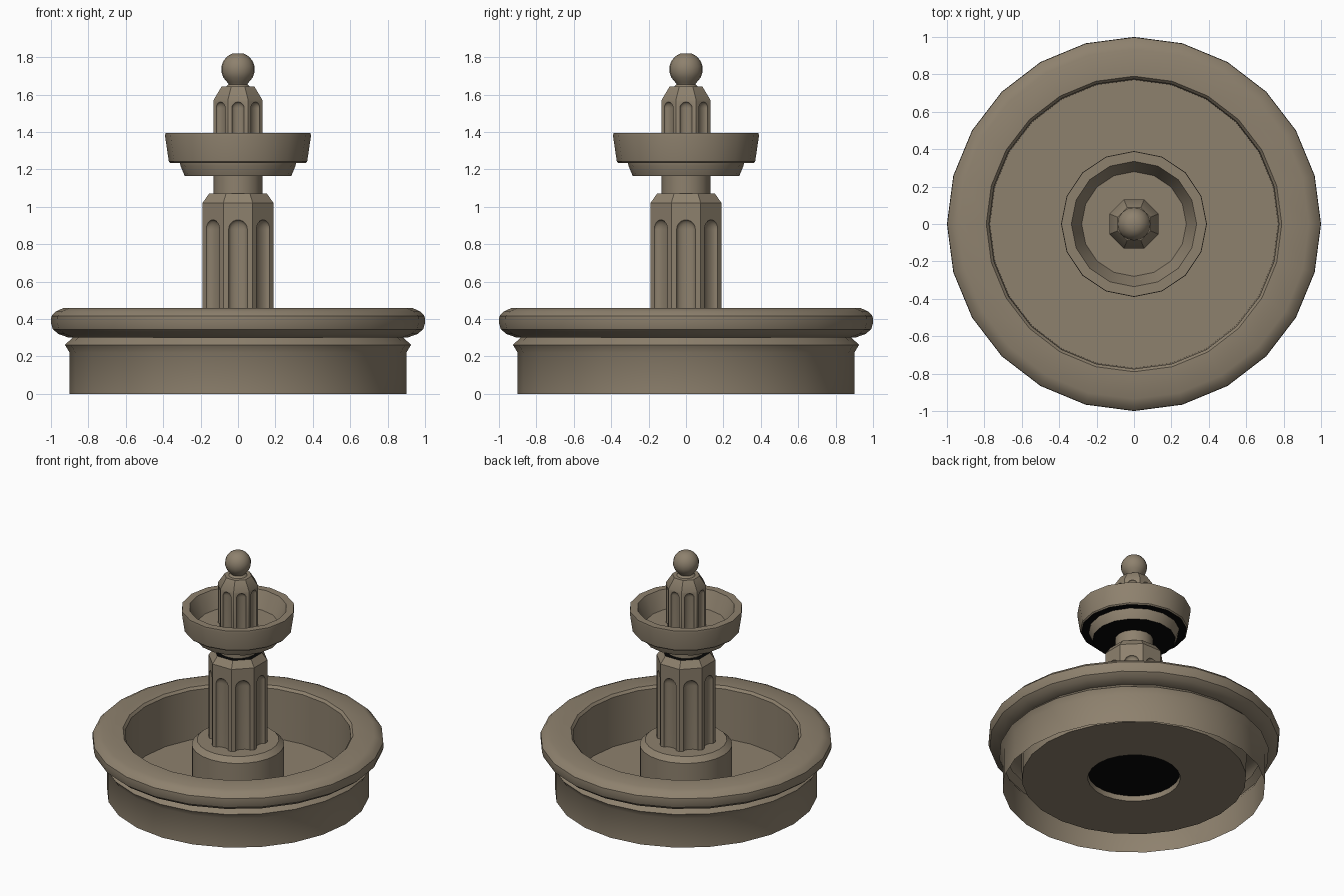
import bpy
import bmesh
from math import cos, sin, pi, radians
from mathutils import Matrix

cube = bpy.data.objects.get("Cube")
if cube:
    bpy.data.objects.remove(cube, do_unlink=True)


def make_material(name, colour):
    mat = bpy.data.materials.new(name)
    mat.use_nodes = True
    mat.diffuse_color = (*colour, 1)
    mat.node_tree.nodes["Principled BSDF"].inputs["Base Color"].default_value = (*colour, 1)
    return mat


stone = make_material("weathered stone", (0.27, 0.22, 0.155))
black = make_material("black recess", (0.002, 0.002, 0.002))


def lathe(bm, profile, sides, phase=0.0, dark=(), matrix=Matrix()):
    """Turn an (r, z) profile round z; segments listed in dark get the black slot."""
    rings = []
    for r, z in profile:
        angles = [phase + 2 * pi * i / sides for i in range(sides)]
        rings.append([bm.verts.new(matrix @ Matrix.Translation((r * cos(a), r * sin(a), z)).to_translation())
                      for a in angles])
    for k, (low, high) in enumerate(zip(rings, rings[1:])):
        for i in range(sides):
            j = (i + 1) % sides
            face = bm.faces.new((low[i], low[j], high[j], high[i]))
            face.material_index = 1 if k in dark else 0
    bmesh.ops.remove_doubles(bm, verts=bm.verts[:], dist=0.0001)


def add_object(name, bm):
    mesh = bpy.data.meshes.new(name)
    bm.to_mesh(mesh)
    bm.free()
    mesh.materials.append(stone)
    mesh.materials.append(black)
    obj = bpy.data.objects.new(name, mesh)
    bpy.context.collection.objects.link(obj)
    return obj


def smooth(obj, angle=32):
    for poly in obj.data.polygons:
        poly.use_smooth = True
    obj.data.set_sharp_from_angle(angle=radians(angle))


def turned(name, profile, sides, dark=()):
    bm = bmesh.new()
    lathe(bm, profile, sides, dark=dark)
    obj = add_object(name, bm)
    smooth(obj)
    return obj


def fluted_octagon(name, bottom, shoulder, top, apothem, top_apothem, flute, depth, arch_z):
    """Eight-sided post with a sloped shoulder and an arched flute in every face."""
    k = 1 / cos(pi / 8)
    bm = bmesh.new()
    lathe(bm, [(0, bottom), (apothem * k, bottom), (apothem * k, shoulder),
               (top_apothem * k, top), (0, top)], 8, pi / 8)
    bmesh.ops.dissolve_limit(bm, angle_limit=0.01, verts=bm.verts[:], edges=bm.edges[:])
    post = add_object(name, bm)

    # round-topped cutters, flattened along the face direction
    bm = bmesh.new()
    spring = arch_z - flute
    profile = [(0, bottom - 0.05), (flute, bottom - 0.05)]
    profile += [(flute * cos(t * pi / 12), spring + flute * sin(t * pi / 12)) for t in range(7)]
    for i in range(8):
        place = (Matrix.Rotation(i * pi / 4, 4, "Z") @ Matrix.Translation((apothem, 0, 0))
                 @ Matrix.Diagonal((depth / flute, 1, 1, 1)))
        lathe(bm, profile, 16, matrix=place)
    cutter = add_object(name + "_cutter", bm)
    cutter.hide_render = True

    mod = post.modifiers.new("flutes", "BOOLEAN")
    mod.operation = "DIFFERENCE"
    mod.solver = "EXACT"
    mod.object = cutter
    bpy.context.view_layer.update()
    graph = bpy.context.evaluated_depsgraph_get()
    cut = bpy.data.meshes.new_from_object(post.evaluated_get(graph))
    post.modifiers.clear()
    post.data = cut
    bpy.data.objects.remove(cutter, do_unlink=True)
    smooth(post)
    return post


# Basin: outer wall, moulding, rounded rim, inner wall, floor and pedestal
turned("basin", [
    (0.9, 0), (0.9, 0.22), (0.925, 0.262), (0.885, 0.3), (0.91, 0.302),
    (0.96, 0.32), (0.99, 0.345), (1, 0.38), (0.998, 0.415), (0.975, 0.44),
    (0.935, 0.458), (0.79, 0.458), (0.775, 0.44), (0.77, 0.07),
    (0.317, 0.07), (0.317, 0.365), (0.28, 0.4), (0, 0.4)], 24)

# Dark plate closing the pedestal from below
turned("pedestal_underside", [(0, 0.11), (0.316, 0.11)], 24, dark={0})

# Column, with a dark ledge on top
shaft = fluted_octagon("column", 0.4, 1.02, 1.07, 0.19, 0.155, 0.05, 0.025, 0.93)
for poly in shaft.data.polygons:
    if poly.normal.z > 0.99 and poly.center.z > 1.06:
        poly.material_index = 1

# Upper bowl with its neck and stepped underside
turned("upper_bowl", [
    (0.13, 1.07), (0.13, 1.165), (0.285, 1.165), (0.308, 1.22), (0.31, 1.235),
    (0.362, 1.235), (0.37, 1.243), (0.39, 1.378), (0.388, 1.395),
    (0.335, 1.395), (0.28, 1.27), (0.13, 1.27), (0, 1.27)], 16, dark={1, 4, 11})

# Finial post, collar and ball
fluted_octagon("finial_post", 1.272, 1.57, 1.642, 0.131, 0.088, 0.033, 0.018, 1.56)
ball = [(0.09 * cos(radians(a)), 1.735 + 0.09 * sin(radians(a))) for a in range(-50, 71, 20)]
turned("finial_ball", [(0.065, 1.64), (0.05, 1.655)] + ball + [(0, ball[-1][1])], 16)
